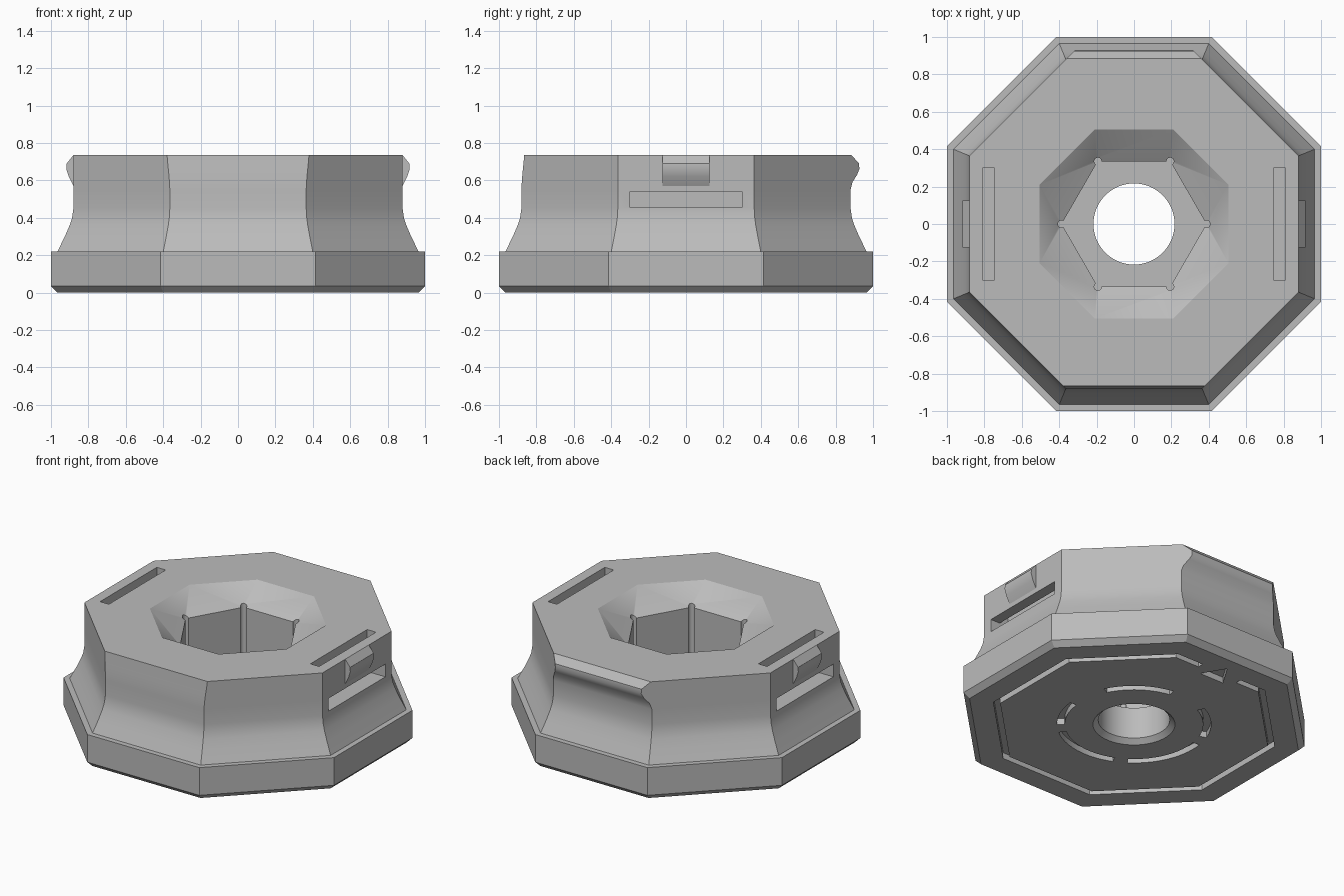
import bpy, bmesh, math

if "Cube" in bpy.data.objects:
    bpy.data.objects.remove(bpy.data.objects["Cube"], do_unlink=True)

TOP = 0.735
grey = bpy.data.materials.new("plain grey")
grey.use_nodes = True
colour = (0.5, 0.5, 0.5, 1)
grey.diffuse_color = colour
grey.node_tree.nodes["Principled BSDF"].inputs["Base Color"].default_value = colour


def make_object(name, bm):
    bmesh.ops.recalc_face_normals(bm, faces=bm.faces[:])
    mesh = bpy.data.meshes.new(name)
    bm.to_mesh(mesh)
    bm.free()
    mesh.materials.append(grey)
    ob = bpy.data.objects.new(name, mesh)
    bpy.context.collection.objects.link(ob)
    return ob


def loft(name, rings):
    """Closed solid through rings of equal point count."""
    bm = bmesh.new()
    loops = [[bm.verts.new(p) for p in ring] for ring in rings]
    n = len(loops[0])
    for low, high in zip(loops, loops[1:]):
        for i in range(n):
            j = (i + 1) % n
            bm.faces.new((low[i], low[j], high[j], high[i]))
    bm.faces.new(loops[0][::-1])
    bm.faces.new(loops[-1])
    return make_object(name, bm)


def at(points, z):
    return [(x, y, z) for x, y in points]


def prism(name, points, z0, z1):
    return loft(name, [at(points, z0), at(points, z1)])


def box(name, x0, x1, y0, y1, z0, z1):
    return prism(name, [(x0, y0), (x1, y0), (x1, y1), (x0, y1)], z0, z1)


def arc(r, start, end, n):
    angles = [math.radians(start + (end - start) * i / n) for i in range(n + 1)]
    return [(r * math.cos(a), r * math.sin(a)) for a in angles]


def circle(r, n, cx=0, cy=0):
    return [(cx + x, cy + y) for x, y in arc(r, 0, 360, n)[:-1]]


def octagon(side, front=None, back=None):
    """Octagon by face distances; front and back may move on their own."""
    f, b = front or side, back or side
    d = side * math.sqrt(2)
    return [(side, d - side), (d - b, b), (b - d, b), (-side, d - side),
            (-side, side - d), (f - d, -f), (d - f, -f), (side, side - d)]


# Body: chamfered foot, concave flank, lip on the back, tapered front
levels = [(0, .965, None, None), (.035, 1, None, None), (.22, 1, None, None),
          (.22, .965, None, None), (.30, .926, None, None), (.36, .9, None, None),
          (.40, .887, None, None), (.45, .88, None, None), (.55, .88, None, None),
          (.59, .88, .878, .89), (.63, .88, .875, .915), (.66, .88, .872, .927),
          (.69, .88, .869, .925), (TOP, .88, .865, .885)]
body = loft("body", [at(octagon(s, f, b), z) for z, s, f, b in levels])

cutters = []

# Funnel from an octagonal mouth down to the hexagonal socket
bm = bmesh.new()
hexagon = circle(.387, 6)
funnel = at(octagon(.505), TOP) + at(octagon(.505), .8) + at(hexagon, .62)
for p in funnel:
    bm.verts.new(p)
bmesh.ops.convex_hull(bm, input=bm.verts[:])
bmesh.ops.dissolve_limit(bm, angle_limit=.01, verts=bm.verts[:], edges=bm.edges[:])
cutters.append(make_object("funnel_cutter", bm))

# Socket with relieved corners
cutters.append(prism("socket_cutter", hexagon, .24, .63))
for x, y in hexagon:
    cutters.append(prism("corner_cutter", circle(.02, 16, x, y), .24, .7))

# Round through hole, chamfered below
hole = [(.25, -.001), (.217, .03), (.217, .3)]
cutters.append(loft("hole_cutter", [at(circle(r, 64), z) for r, z in hole]))

# Strap slots: down from the top and out of each side
for s in (-1, 1):
    xs = sorted((s * .745, s * .81))
    cutters.append(box("top_slot_cutter", *xs, -.3, .3, .455, .8))
    xs = sorted((s * .75, s * 1.1))
    cutters.append(box("side_slot_cutter", *xs, -.3, .3, .455, .54))

# Grooves underneath: broken octagon, arrow and five arcs
GROOVE = .04


def groove_path(r):
    pts = octagon(r)
    return [(-.15, r)] + pts[2:] + pts[:2] + [(.15, r)]


cutters.append(prism("octagon_groove_cutter",
                     groove_path(.825) + groove_path(.785)[::-1], -.1, GROOVE))
cutters.append(prism("arrow_cutter", [(-.09, .73), (.09, .73), (0, .88)], -.1, GROOVE))
for a, b in ((27, 81), (116, 160), (172, 235), (246, 308), (320, 354)):
    ring = arc(.467, a, b, 14) + arc(.42, a, b, 14)[::-1]
    cutters.append(prism("arc_cutter", ring, -.1, GROOVE))

# Cut everything out of the body
bpy.context.view_layer.objects.active = body
for c in cutters:
    c.hide_render = True
    mod = body.modifiers.new("cut", "BOOLEAN")
    mod.operation = "DIFFERENCE"
    mod.solver = "EXACT"
    mod.object = c
    bpy.ops.object.modifier_apply(modifier=mod.name)
    bpy.data.objects.remove(c, do_unlink=True)

# Small ridged clips on both sides
clip = [(.85, .6), (.88, .57), (.905, .62), (.918, .66),
        (.916, .69), (.88, TOP), (.85, .7)]
parts = [body]
for s, side in ((1, "left"), (-1, "right")):
    parts.append(loft(side + "_clip", [[(s * x, y, z) for x, z in clip]
                                       for y in (-.125, .125)]))

# Smooth the curved flank and round walls, keep corners sharp
bpy.ops.object.select_all(action="DESELECT")
for ob in parts:
    ob.select_set(True)
bpy.context.view_layer.objects.active = body
bpy.ops.object.shade_smooth_by_angle(angle=math.radians(28))
